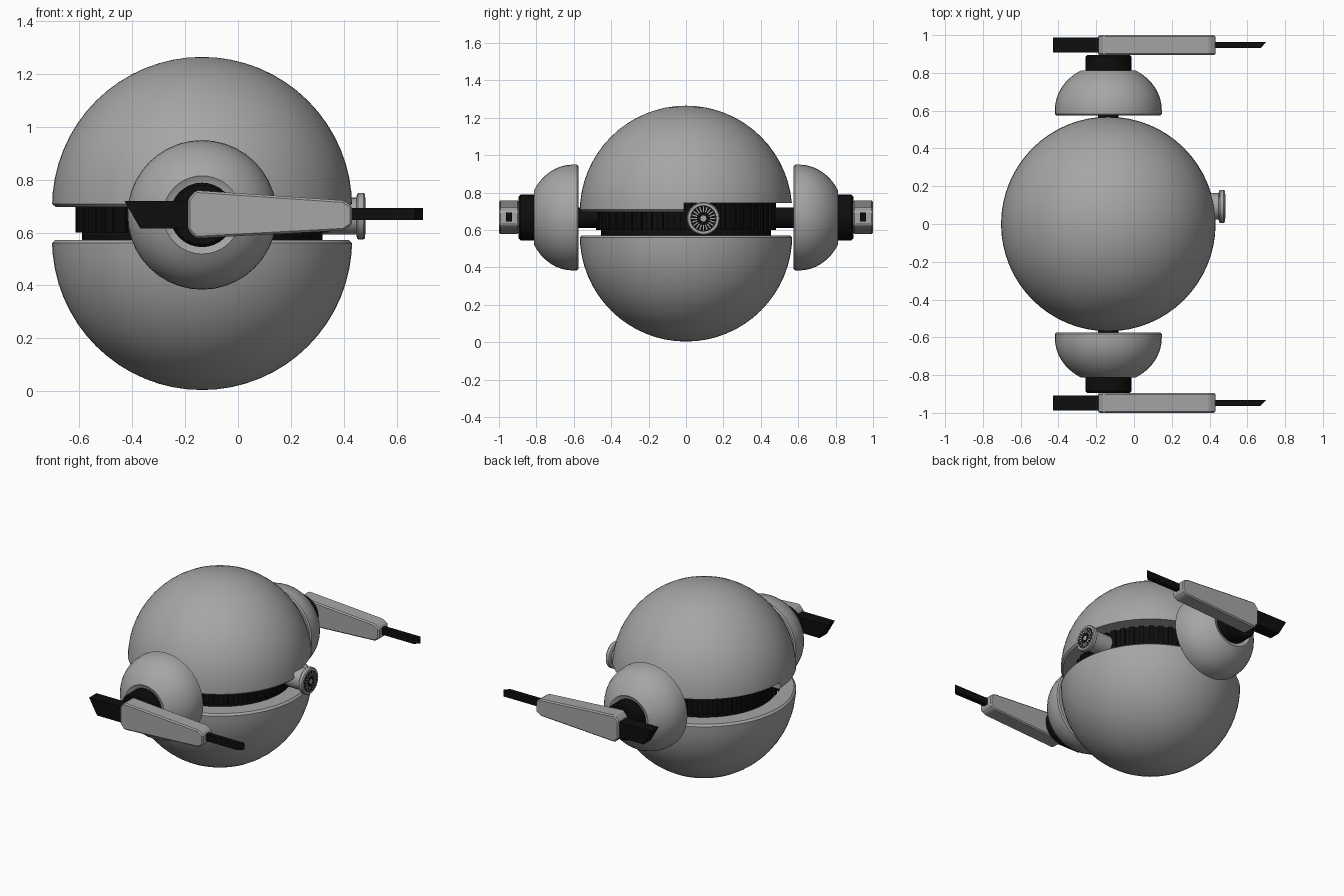
import bpy, bmesh, math
from mathutils import Matrix, Vector

if "Cube" in bpy.data.objects:
    bpy.data.objects.remove(bpy.data.objects["Cube"])

CX = -0.136          # body axis in x
ZA = 0.667           # height of the side axle


def material(name, rgb):
    m = bpy.data.materials.new(name)
    m.diffuse_color = (*rgb, 1)
    m.use_nodes = True
    m.node_tree.nodes["Principled BSDF"].inputs["Base Color"].default_value = m.diffuse_color
    return m


GREY = material("grey_shell", (0.38, 0.38, 0.38))
BLACK = material("black_mechanism", (0.004, 0.004, 0.004))


def finish(name, bm, mat, smooth=True):
    bmesh.ops.recalc_face_normals(bm, faces=bm.faces)
    me = bpy.data.meshes.new(name)
    bm.to_mesh(me)
    bm.free()
    ob = bpy.data.objects.new(name, me)
    bpy.context.collection.objects.link(ob)
    me.materials.append(mat)
    bpy.ops.object.select_all(action='DESELECT')
    ob.select_set(True)
    bpy.context.view_layer.objects.active = ob
    if smooth:
        bpy.ops.object.shade_smooth_by_angle(angle=math.radians(30))
    return ob


def lathe(name, profile, loc, direction, mat, segs=32):
    """Solid of revolution from (radius, height) points along a direction."""
    bm = bmesh.new()
    vs = [bm.verts.new((r, 0, h)) for r, h in profile]
    es = [bm.edges.new(p) for p in zip(vs, vs[1:])]
    bmesh.ops.spin(bm, geom=vs + es, cent=(0, 0, 0), axis=(0, 0, 1),
                   angle=math.tau, steps=segs, use_merge=False)
    bmesh.ops.remove_doubles(bm, verts=bm.verts, dist=1e-5)
    rot = Vector((0, 0, 1)).rotation_difference(Vector(direction)).to_matrix().to_4x4()
    bm.transform(Matrix.Translation(loc) @ rot)
    return finish(name, bm, mat)


def prism(name, pts, lo, hi, plane, mat, bevel=0):
    """Outline extruded along y (plane 'xz') or along z (plane 'xy')."""
    bm = bmesh.new()
    put = (lambda p, d: (p[0], d, p[1])) if plane == 'xz' else (lambda p, d: (p[0], p[1], d))
    a = [bm.verts.new(put(p, lo)) for p in pts]
    b = [bm.verts.new(put(p, hi)) for p in pts]
    bm.faces.new(a)
    bm.faces.new(b[::-1])
    n = len(pts)
    for i in range(n):
        bm.faces.new((a[i], a[(i + 1) % n], b[(i + 1) % n], b[i]))
    if bevel:
        bmesh.ops.recalc_face_normals(bm, faces=bm.faces)
        bmesh.ops.bevel(bm, geom=bm.edges[:], offset=bevel, segments=1, affect='EDGES')
    return finish(name, bm, mat, smooth=False)


# Body shells: two hemispheres with a softened rim
R = 0.568
dome = [(0, 0), (0.555, 0), (R, 0.012)]
dome += [(R * math.cos(t), R * math.sin(t)) for t in (math.pi / 32 * k for k in range(1, 16))]
dome += [(0, R)]
upper = lathe("upper_shell", dome, (CX, 0, 0.697), (0, 0, 1), GREY, 64)
lathe("lower_shell", dome, (CX, 0, 0.572), (0, 0, -1), GREY, 64)

# Rear half of the upper shell is cut higher
cutter = prism("shell_cutter", [(-1, -0.01), (1, -0.01), (1, 1), (-1, 1)], 0.5, 0.745, 'xy', GREY)
cutter.hide_render = True
mod = upper.modifiers.new("raised_rear", 'BOOLEAN')
mod.operation = 'DIFFERENCE'
mod.solver = 'EXACT'
mod.object = cutter
bpy.context.view_layer.objects.active = upper
bpy.ops.object.modifier_apply(modifier=mod.name)
bpy.data.objects.remove(cutter)

# Toothed ring and its plain base inside the gap
teeth = 48
gear = []
for i in range(teeth):
    for f, r in ((0, 0.465), (0.5, 0.465), (0.5, 0.48), (1, 0.48)):
        a = math.tau * (i + f) / teeth
        gear.append((CX + r * math.cos(a), r * math.sin(a)))
prism("toothed_ring", gear, 0.60, 0.75, 'xy', BLACK)
lathe("ring_base", [(0, 0), (0.455, 0), (0.455, 0.06), (0, 0.06)], (CX, 0, 0.56), (0, 0, 1), BLACK, 48)

# Eye barrel, flange and face
EY, EZ = 0.093, 0.662
lathe("eye_barrel", [(0, 0.25), (0.07, 0.25), (0.07, 0.448), (0.082, 0.45), (0.088, 0.455),
                     (0.088, 0.475), (0.083, 0.481), (0, 0.481)],
      (0, EY, EZ), (1, 0, 0), GREY)
lathe("eye_face", [(0, 0), (0.07, 0), (0.07, 0.002), (0, 0.002)], (0.48, EY, EZ), (1, 0, 0), BLACK)
lathe("eye_centre", [(0, 0), (0.016, 0), (0.016, 0.002), (0, 0.002)], (0.4815, EY, EZ), (1, 0, 0), GREY, 16)
bm = bmesh.new()
for i in range(20):
    geo = bmesh.ops.create_cube(bm, size=1)["verts"]
    m = (Matrix.Translation((0.4825, EY, EZ)) @ Matrix.Rotation(math.tau * i / 20, 4, 'X')
         @ Matrix.Translation((0, 0.05, 0)) @ Matrix.Diagonal((0.002, 0.03, 0.006, 1)))
    bmesh.ops.transform(bm, matrix=m, verts=geo)
finish("eye_spokes", bm, GREY, smooth=False)

# Side pods and arms
pod = [(0, 0), (0.275, 0), (0.283, 0.008), (0.283, 0.03)]
pod += [(0.283 * math.cos(t), 0.03 + 0.242 * math.sin(t))
        for t in (math.radians(58.5) * k / 8 for k in range(1, 9))]
pod += [(0.125, 0.225), (0, 0.225)]
hub = [(0, 0.2), (0.122, 0.2), (0.122, 0.31), (0.112, 0.32), (0, 0.32)]
arm = [(-0.19, 0.725), (-0.16, 0.76), (0.40, 0.722), (0.432, 0.70),
       (0.432, 0.63), (0.40, 0.608), (-0.16, 0.578), (-0.19, 0.612)]
tail = [(-0.43, 0.72), (-0.15, 0.72), (-0.15, 0.615), (-0.37, 0.615)]
for side, s in (("front", -1), ("back", 1)):
    base = (CX, s * 0.575, ZA)
    lathe(side + "_axle", [(0, -0.2), (0.055, -0.2), (0.055, 0.05), (0, 0.05)], base, (0, s, 0), BLACK, 24)
    lathe(side + "_pod", pod, base, (0, s, 0), GREY, 40)
    lathe(side + "_hub", hub, base, (0, s, 0), BLACK)
    mid = s * 0.947
    prism(side + "_arm", arm, mid - 0.053, mid + 0.053, 'xz', GREY, 0.008)
    prism(side + "_arm_tail", tail, mid - 0.04, mid + 0.04, 'xz', BLACK)
    blade = [(0.40, mid - 0.016), (0.67, mid - 0.016), (0.70, mid + 0.016), (0.40, mid + 0.016)]
    prism(side + "_blade", blade, 0.647, 0.693, 'xy', BLACK)
